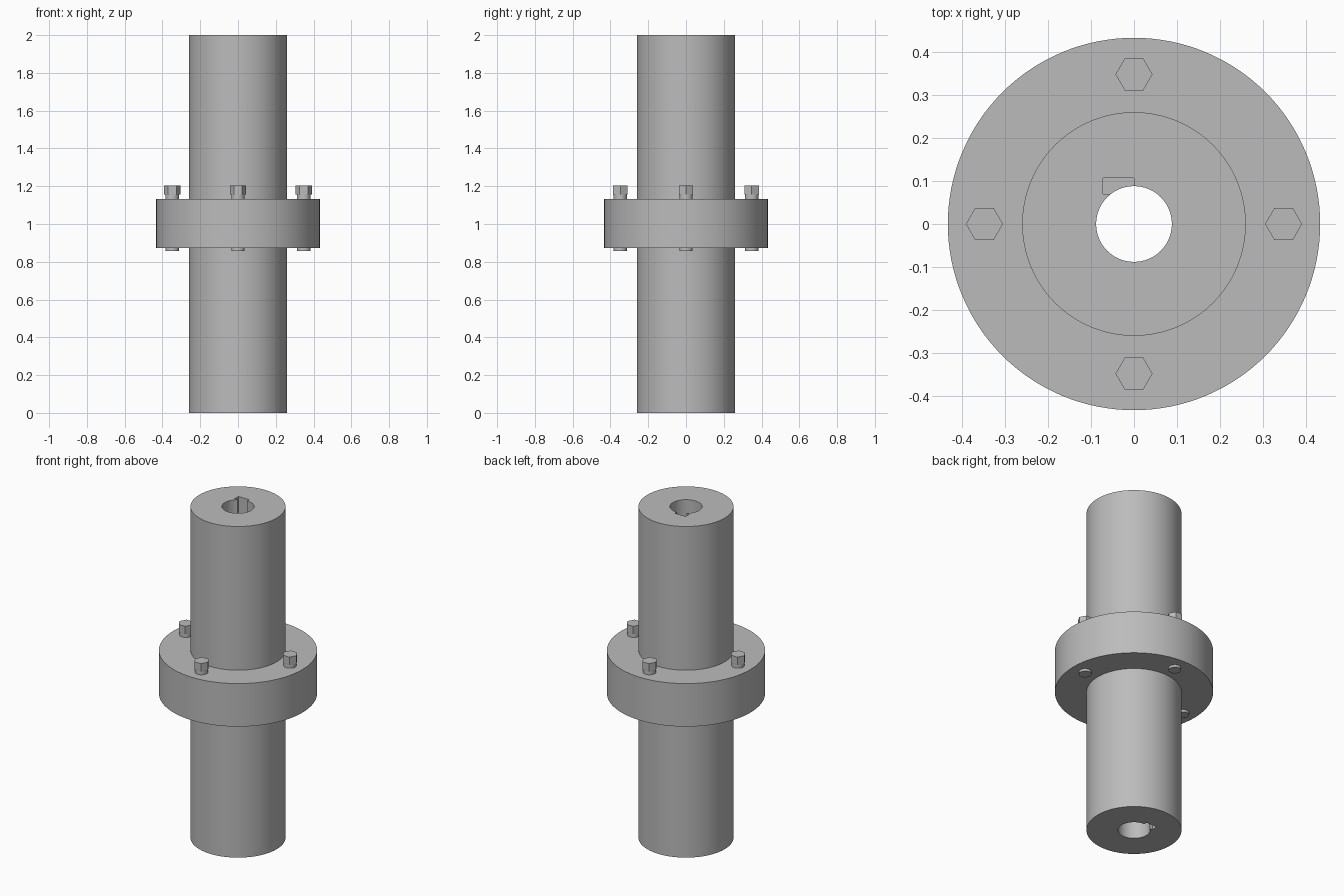
import bpy
import bmesh
import math
from mathutils import Matrix

cube = bpy.data.objects.get("Cube")
if cube:
    bpy.data.objects.remove(cube, do_unlink=True)

SEGMENTS = 128
BORE, TUBE, FLANGE = 0.088, 0.26, 0.433
LOW, HIGH, TOP = 0.872, 1.132, 2.0

steel = bpy.data.materials.new("steel grey")
steel.use_nodes = True
colour = (0.5, 0.5, 0.5, 1)
steel.diffuse_color = colour
steel.node_tree.nodes["Principled BSDF"].inputs["Base Color"].default_value = colour


def make_object(name, bm):
    mesh = bpy.data.meshes.new(name)
    bmesh.ops.recalc_face_normals(bm, faces=bm.faces)
    bm.to_mesh(mesh)
    bm.free()
    mesh.materials.append(steel)
    obj = bpy.data.objects.new(name, mesh)
    bpy.context.collection.objects.link(obj)
    return obj


def smooth(obj):
    bpy.ops.object.select_all(action='DESELECT')
    obj.select_set(True)
    bpy.context.view_layer.objects.active = obj
    bpy.ops.object.shade_smooth_by_angle(angle=math.radians(30))


def add_prism(bm, radius, z0, z1, sides):
    bmesh.ops.create_cone(bm, cap_ends=True, segments=sides, radius1=radius,
                          radius2=radius, depth=z1 - z0,
                          matrix=Matrix.Translation((0, 0, (z0 + z1) / 2)))


# Flanged shaft coupling: a closed profile turned about the z axis
profile = [(BORE, 0), (TUBE, 0), (TUBE, LOW), (FLANGE, LOW),
           (FLANGE, HIGH), (TUBE, HIGH), (TUBE, TOP), (BORE, TOP)]
bm = bmesh.new()
rings = []
for i in range(SEGMENTS):
    a = math.tau * i / SEGMENTS
    rings.append([bm.verts.new((r * math.cos(a), r * math.sin(a), z))
                  for r, z in profile])
for i, ring in enumerate(rings):
    following = rings[(i + 1) % SEGMENTS]
    for j in range(len(profile)):
        k = (j + 1) % len(profile)
        bm.faces.new((ring[j], following[j], following[k], ring[k]))
coupling = make_object("flanged_coupling", bm)

# Keyways cut from both ends, stopping at the flange
bm = bmesh.new()
for z0, z1 in ((-0.1, LOW), (HIGH, TOP + 0.1)):
    place = (Matrix.Translation((-0.036, 0.0885, (z0 + z1) / 2))
             @ Matrix.Diagonal((0.072, 0.037, z1 - z0, 1)))
    bmesh.ops.create_cube(bm, size=1, matrix=place)
cutter = make_object("keyway_cutter", bm)
cutter.hide_render = True
cut = coupling.modifiers.new("keyways", 'BOOLEAN')
cut.operation = 'DIFFERENCE'
cut.solver = 'EXACT'
cut.object = cutter
bpy.context.view_layer.objects.active = coupling
bpy.ops.object.modifier_apply(modifier=cut.name)
bpy.data.objects.remove(cutter, do_unlink=True)
smooth(coupling)

# Four hex bolts through the flange
for side, (x, y) in {"front": (0, -1), "back": (0, 1),
                     "left": (1, 0), "right": (-1, 0)}.items():
    bm = bmesh.new()
    add_prism(bm, 0.035, 0.857, 1.156, 32)
    add_prism(bm, 0.043, 1.155, 1.203, 6)
    # Hex corners point along x
    head = [v for v in bm.verts if v.co.xy.length > 0.04]
    turn = -math.atan2(head[0].co.y, head[0].co.x)
    bmesh.ops.rotate(bm, verts=head, matrix=Matrix.Rotation(turn, 3, 'Z'))
    bolt = make_object(side + "_bolt", bm)
    bolt.location = (0.348 * x, 0.348 * y, 0)
    smooth(bolt)
